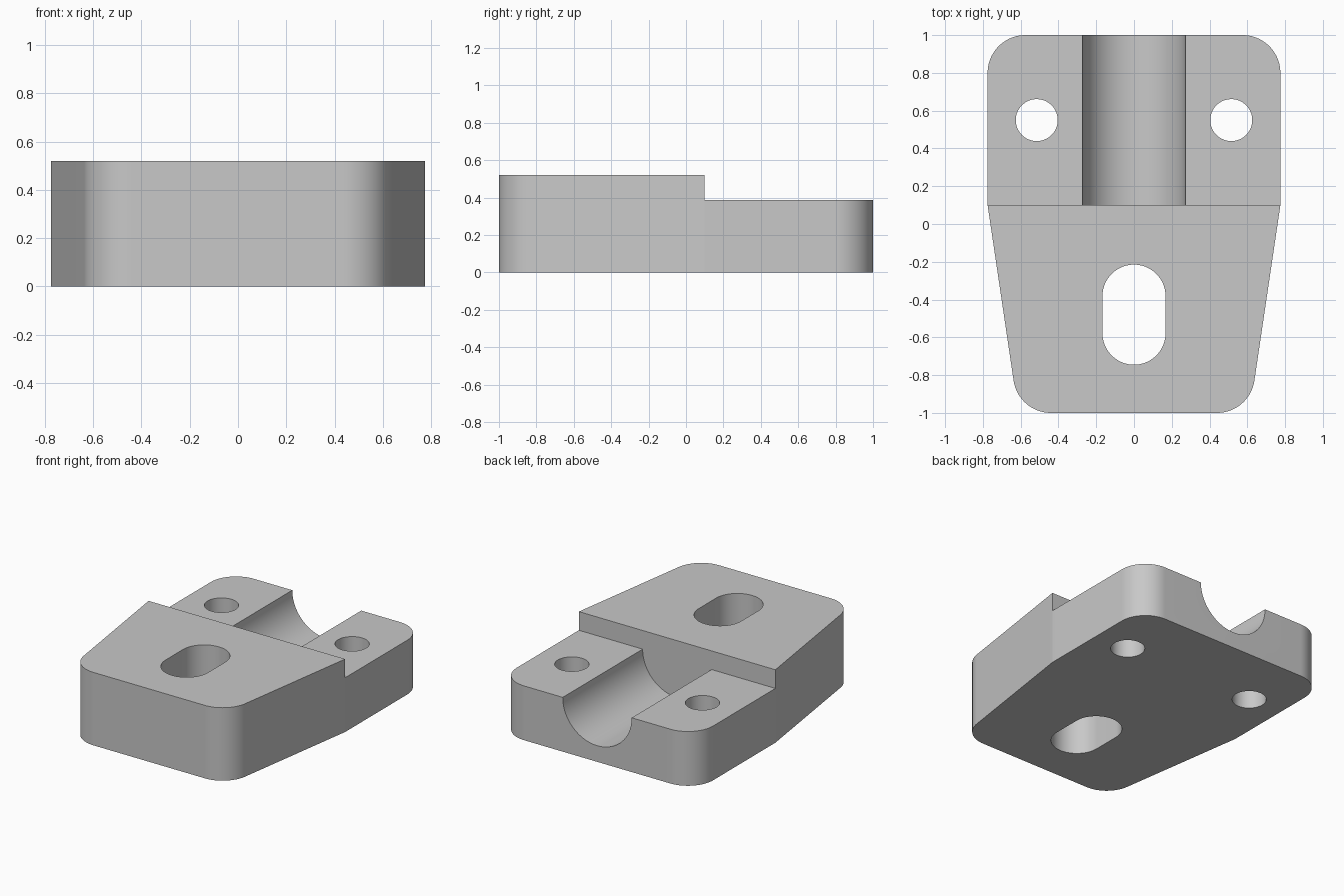
import bpy, bmesh, math
from mathutils import Vector

if "Cube" in bpy.data.objects:
    bpy.data.objects.remove(bpy.data.objects["Cube"], do_unlink=True)

TOP, SHELF, STEP_Y = 0.52, 0.387, 0.1
HALF_BACK, HALF_FRONT = 0.775, 0.612

grey = bpy.data.materials.new("plain grey")
grey.use_nodes = True
colour = (0.58, 0.58, 0.58, 1)
grey.diffuse_color = colour
grey.node_tree.nodes["Principled BSDF"].inputs["Base Color"].default_value = colour


def rounded(corners, steps=24):
    """Outline from (x, y, radius) corners, each rounded by a tangent arc."""
    points = []
    for i, (x, y, r) in enumerate(corners):
        p = Vector((x, y))
        if r == 0:
            points.append(p)
            continue
        a = (Vector(corners[i - 1][:2]) - p).normalized()
        b = (Vector(corners[(i + 1) % len(corners)][:2]) - p).normalized()
        half = a.angle(b) / 2
        centre = p + (a + b).normalized() * r / math.sin(half)
        start = p + a * r / math.tan(half) - centre
        turn = math.pi - 2 * half
        for k in range(steps + 1):
            t = turn * k / steps
            c, s = math.cos(t), math.sin(t)
            points.append(centre + Vector((start.x * c - start.y * s,
                                           start.x * s + start.y * c)))
    return points


def arc(cx, cy, r, first, last, steps):
    angles = [math.radians(first + (last - first) * k / steps) for k in range(steps + 1)]
    return [Vector((cx + r * math.cos(t), cy + r * math.sin(t))) for t in angles]


def prism(name, outline, place, direction):
    """Solid swept from an outline; place maps a 2D point into space."""
    bm = bmesh.new()
    face = bm.faces.new([bm.verts.new(place(p)) for p in outline])
    swept = bmesh.ops.extrude_face_region(bm, geom=[face])["geom"]
    bmesh.ops.translate(bm, vec=direction,
                        verts=[v for v in swept if isinstance(v, bmesh.types.BMVert)])
    bmesh.ops.recalc_face_normals(bm, faces=bm.faces)
    mesh = bpy.data.meshes.new(name)
    bm.to_mesh(mesh)
    bm.free()
    mesh.materials.append(grey)
    obj = bpy.data.objects.new(name, mesh)
    bpy.context.collection.objects.link(obj)
    return obj


def upright(z):
    return lambda p: (p.x, p.y, z)


# Tapered block with rounded corners
right_side = [(HALF_FRONT, -1, 0.2), (HALF_BACK, STEP_Y, 0), (HALF_BACK, 1, 0.2)]
left_side = [(-x, y, r) for x, y, r in reversed(right_side)]
block = prism("clamp_block", rounded(right_side + left_side), upright(0), (0, 0, TOP))

cutters = []
# Lowered rear shelf
box = [Vector(p) for p in ((-1, STEP_Y), (1, STEP_Y), (1, 1.2), (-1, 1.2))]
cutters.append(prism("shelf_cutter", box, upright(SHELF), (0, 0, 0.5)))

# Half-round channel, ending at the step
channel = arc(0, SHELF, 0.272, 180, 360, 48) + [Vector((0.272, 0.7)), Vector((-0.272, 0.7))]
cutters.append(prism("channel_cutter", channel,
                     lambda p: (p.x, STEP_Y, p.y), (0, 1.1, 0)))

# Bolt holes on both sides
for side in (-1, 1):
    hole = arc(side * 0.515, 0.55, 0.111, 0, 360, 80)[:-1]
    cutters.append(prism("bolt_hole_cutter", hole, upright(-0.2), (0, 0, 1)))

# Adjustment slot
slot = arc(0, -0.382, 0.167, 0, 180, 40) + arc(0, -0.578, 0.167, 180, 360, 40)
cutters.append(prism("slot_cutter", slot, upright(-0.2), (0, 0, 1)))

for cutter in cutters:
    cutter.hide_render = True
    cut = block.modifiers.new(cutter.name, "BOOLEAN")
    cut.operation = "DIFFERENCE"
    cut.solver = "EXACT"
    cut.object = cutter

# Bake the cuts, then drop the cutters
bpy.context.view_layer.update()
graph = bpy.context.evaluated_depsgraph_get()
baked = bpy.data.meshes.new_from_object(block.evaluated_get(graph))
block.modifiers.clear()
block.data = baked
for cutter in cutters:
    bpy.data.objects.remove(cutter, do_unlink=True)

bpy.ops.object.select_all(action="DESELECT")
block.select_set(True)
bpy.context.view_layer.objects.active = block
bpy.ops.object.shade_smooth_by_angle(angle=math.radians(6))
